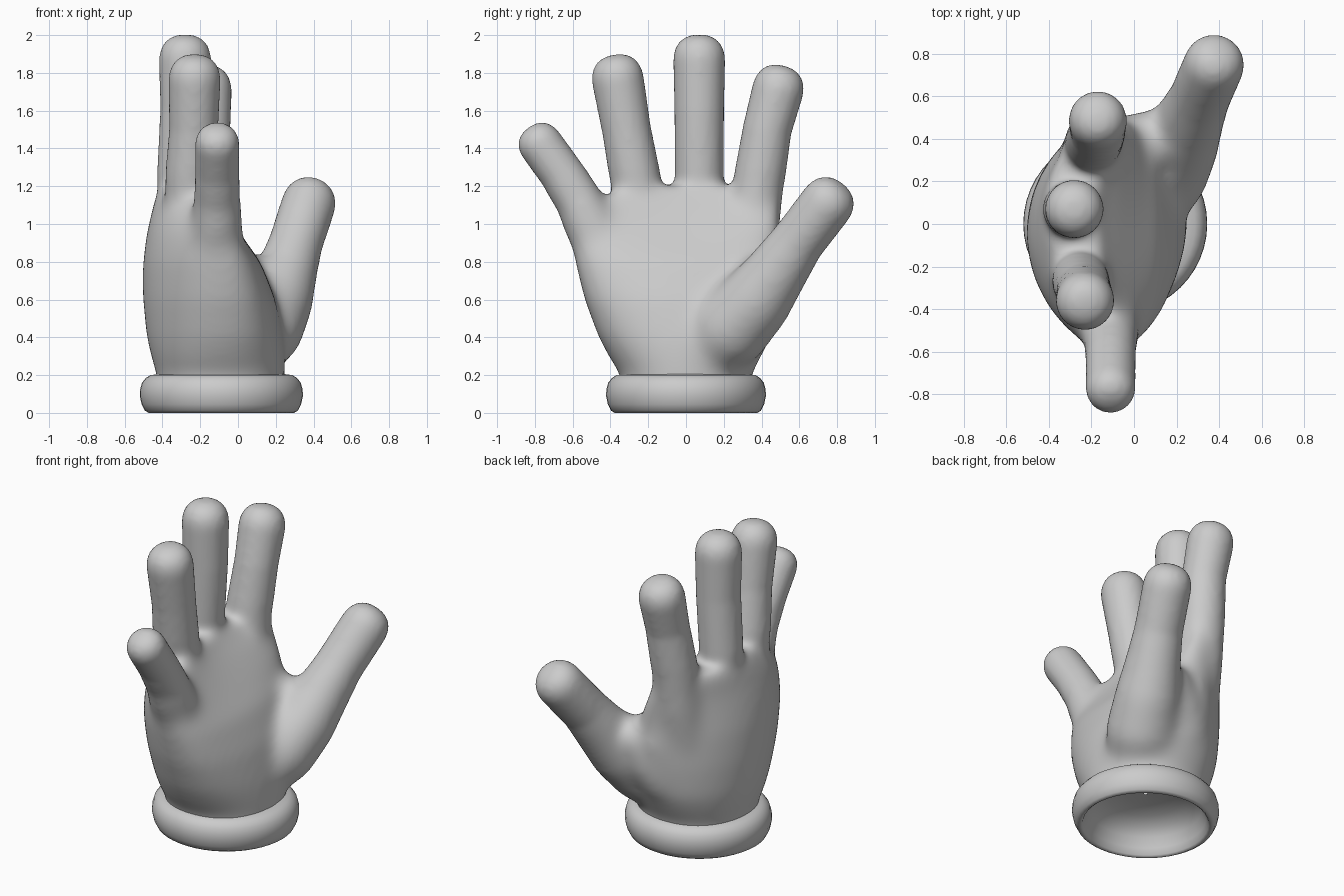
import bpy, bmesh, math
from mathutils import Vector

if "Cube" in bpy.data.objects:
    bpy.data.objects.remove(bpy.data.objects["Cube"])

grey = bpy.data.materials.new("glove grey")
grey.diffuse_color = (0.6, 0.6, 0.6, 1)
grey.use_nodes = True
grey.node_tree.nodes["Principled BSDF"].inputs["Base Color"].default_value = grey.diffuse_color


def loft(bm, rings, caps=True):
    """Skin closed rings of points into a tube."""
    vs = [[bm.verts.new(p) for p in r] for r in rings]
    n = len(vs[0])
    for a, b in zip(vs, vs[1:]):
        for i in range(n):
            j = (i + 1) % n
            bm.faces.new((a[i], a[j], b[j], b[i]))
    if caps:
        bm.faces.new(vs[0][::-1])
        bm.faces.new(vs[-1])


def make_object(name, bm):
    bmesh.ops.recalc_face_normals(bm, faces=bm.faces)
    me = bpy.data.meshes.new(name)
    bm.to_mesh(me)
    bm.free()
    me.materials.append(grey)
    ob = bpy.data.objects.new(name, me)
    bpy.context.collection.objects.link(ob)
    for p in me.polygons:
        p.use_smooth = True
    return ob


def digit(bm, path, n=24):
    """Round tube along (x, y, z, radius) points with a blunt rounded tip."""
    pts = [(Vector(p[:3]), p[3]) for p in path]
    tip, r = pts[-1]
    d = (tip - pts[-2][0]).normalized()
    for k in range(1, 9):
        a = k / 8 * math.pi / 2 * 0.98
        pts.append((tip + d * r * math.sin(a) ** 0.9, r * math.cos(a) ** 0.82))
    rings = []
    for i, (c, rad) in enumerate(pts):
        t = d if i >= len(path) - 1 else (pts[i + 1][0] - pts[max(i - 1, 0)][0]).normalized()
        u = t.cross(Vector((1, 0, 0))).normalized()
        v = t.cross(u)
        rings.append([c + rad * (u * math.cos(w) + v * math.sin(w))
                      for w in (2 * math.pi * k / n for k in range(n))])
    loft(bm, rings)


def evaluated(ob):
    """Mesh of an object with its modifiers baked in."""
    bpy.context.view_layer.update()
    dg = bpy.context.evaluated_depsgraph_get()
    return bpy.data.meshes.new_from_object(ob.evaluated_get(dg))


def clamp(t):
    return max(0.0, min(1.0, t))


# Palm: arched cross-sections (z, y min, y max, x back, x front, arch)
palm = [(-.1, -.33, .33, -.42, .24, 0), (0.2, -.345, .345, -.43, .25, 0),
        (0.28, -.40, .39, -.457, .25, .01), (0.4, -.465, .45, -.485, .24, .04),
        (0.6, -.54, .48, -.505, .20, .07), (0.8, -.59, .49, -.505, .12, .10),
        (0.95, -.61, .50, -.485, .01, .14), (1.06, -.57, .50, -.46, -.07, .15),
        (1.14, -.44, .49, -.44, -.13, .14), (1.20, -.34, .44, -.41, -.17, .11)]
bm = bmesh.new()
rings = []
for z, y0, y1, x0, x1, arch in palm:
    ring = []
    for k in range(48):
        a = 2 * math.pi * k / 48
        c, s = math.cos(a), math.sin(a)
        s = math.copysign(abs(s) ** 0.9, s)
        ring.append(((x0 + x1) / 2 + (x1 - x0) / 2 * s + arch * c * c,
                     (y0 + y1) / 2 + (y1 - y0) / 2 * c, z))
    rings.append(ring)
loft(bm, rings)

# Four fingers and the thumb
digits = [
    [(-.30, .07, .85, .13), (-.30, .07, 1.25, .13), (-.28, .07, 1.6, .132), (-.28, .07, 1.865, .138)],
    [(-.26, -.19, .8, .14), (-.25, -.27, 1.25, .136), (-.235, -.315, 1.5, .13), (-.23, -.36, 1.76, .138)],
    [(-.20, .28, .7, .16), (-.195, .355, 1.0, .145), (-.19, .385, 1.22, .137),
     (-.17, .43, 1.5, .13), (-.17, .485, 1.705, .137)],
    [(-.13, -.36, .7, .16), (-.11, -.52, 1.02, .14), (-.11, -.565, 1.12, .128),
     (-.11, -.66, 1.27, .118), (-.11, -.765, 1.415, .118)],
    [(.03, .08, .32, .19), (.14, .24, .45, .215), (.21, .375, .6, .195), (.26, .48, .75, .167),
     (.31, .59, .91, .145), (.372, .74, 1.10, .143)]]
for path in digits:
    digit(bm, path)

# Web between thumb and index knuckle
digit(bm, [(-.10, .30, .45, .17), (0, .35, .6, .17), (.05, .38, .69, .15)])
digit(bm, [(-.08, .32, .5, .17), (-.09, .36, .75, .15), (-.11, .36, .9, .13)])
hand = make_object("glove_hand", bm)

# Fuse into one skin
rm = hand.modifiers.new("fuse", 'REMESH')
rm.mode = 'VOXEL'
rm.voxel_size = 0.018
skin = evaluated(hand)
hand.modifiers.clear()
hand.data = skin

# Relax the palm strongly and leave the free digits almost untouched
group = hand.vertex_groups.new(name="palm")
for v in skin.vertices:
    x, y, z = v.co
    w = clamp((1.28 - z) / 0.2) * clamp((.68 - y) / 0.2) * clamp((y + .72) / 0.12)
    group.add([v.index], w, 'REPLACE')
for name, steps, vg in (("relax", 70, "palm"), ("soften", 6, "")):
    sm = hand.modifiers.new(name, 'SMOOTH')
    sm.factor = 0.5
    sm.iterations = steps
    sm.vertex_group = vg
skin = evaluated(hand)
hand.modifiers.clear()
hand.vertex_groups.clear()

# Open the wrist where it enters the cuff
bm = bmesh.new()
bm.from_mesh(skin)
bmesh.ops.bisect_plane(bm, geom=bm.verts[:] + bm.edges[:] + bm.faces[:],
                       plane_co=(0, 0, .18), plane_no=(0, 0, 1), clear_inner=True)
bm.to_mesh(hand.data)
bm.free()
for p in hand.data.polygons:
    p.use_smooth = True
    p.material_index = 0

# Rolled cuff: (radius, z) from the hollow inside round the outside to the wrist
profile = [(.01, .215), (.12, .21), (.22, .19), (.29, .155), (.33, .11), (.355, .05), (.37, .012),
           (.385, 0), (.405, .012), (.422, .045), (.432, .09), (.43, .125), (.42, .16),
           (.40, .185), (.375, .20), (.335, .205)]
bm = bmesh.new()
loft(bm, [[(-.088 + r * math.cos(a), r * .98 * math.sin(a), z)
           for a in (2 * math.pi * k / 48 for k in range(48))] for r, z in profile], caps=False)
make_object("cuff", bm)
